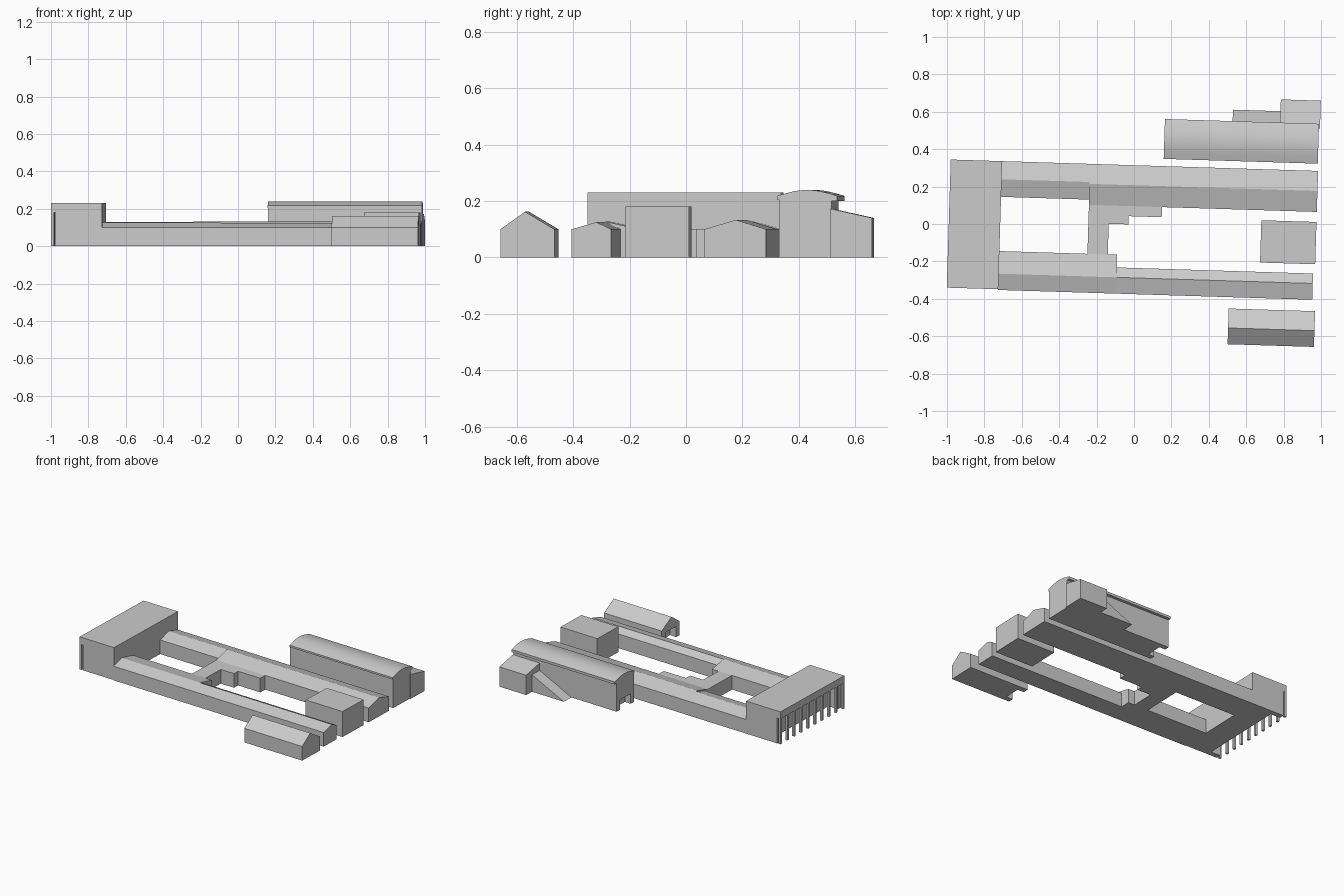
import bpy
import bmesh
import math

default = bpy.data.objects.get("Cube")
if default:
    bpy.data.objects.remove(default)

TURN = -0.031  # the whole site is turned slightly clockwise

grey = bpy.data.materials.new("light_grey")
grey.use_nodes = True
grey.diffuse_color = (0.6, 0.6, 0.6, 1)
grey.node_tree.nodes["Principled BSDF"].inputs["Base Color"].default_value = grey.diffuse_color


def finish(name, bm):
    bmesh.ops.recalc_face_normals(bm, faces=bm.faces)
    mesh = bpy.data.meshes.new(name)
    bm.to_mesh(mesh)
    bm.free()
    mesh.materials.append(grey)
    obj = bpy.data.objects.new(name, mesh)
    bpy.context.collection.objects.link(obj)
    obj.rotation_euler.z = TURN
    return obj


def sweep(name, outline, start, end, axis="x"):
    """Extrude an outline of (across, up) points along x or y."""
    bm = bmesh.new()
    if axis == "x":
        verts = [bm.verts.new((start, a, b)) for a, b in outline]
        step = (end - start, 0, 0)
    else:
        verts = [bm.verts.new((a, start, b)) for a, b in outline]
        step = (0, end - start, 0)
    face = bm.faces.new(verts)
    extruded = bmesh.ops.extrude_face_region(bm, geom=[face], use_keep_orig=True)
    moved = [g for g in extruded["geom"] if isinstance(g, bmesh.types.BMVert)]
    bmesh.ops.translate(bm, verts=moved, vec=step)
    return finish(name, bm)


def box(name, x0, x1, y0, y1, z0, z1):
    return sweep(name, [(y0, z0), (y1, z0), (y1, z1), (y0, z1)], x0, x1)


def gable(y0, ridge_y, y1, eave, ridge):
    return [(y0, 0), (y0, eave), (ridge_y, ridge), (y1, eave), (y1, 0)]


def with_door(outline, y0, y1, height):
    """Open a doorway in the base of an outline that ends on the ground."""
    return outline + [(y1, 0), (y1, height), (y0, height), (y0, 0)]


# Tall head block: roof mass, rear core, end walls and a row of columns
box("head_block_roof", -0.99, -0.715, -0.371, 0.314, 0.18, 0.23)
box("head_block_core", -0.89, -0.715, -0.371, 0.314, 0, 0.18)
box("head_south_end_wall", -0.965, -0.89, -0.371, -0.335, 0, 0.18)
box("head_north_end_wall", -0.965, -0.89, 0.278, 0.314, 0, 0.18)
COLUMNS = 10
for i in range(COLUMNS):
    y = -0.371 + i * (0.685 - 0.016) / (COLUMNS - 1)
    box("portico_column", -0.99, -0.974, y, y + 0.016, 0, 0.18)

# Long north wing, wider towards the east
sweep("north_wing_west", gable(0.123, 0.217, 0.314, 0.10, 0.128), -0.715, -0.244)
sweep("north_wing_east", gable(0.095, 0.207, 0.314, 0.10, 0.133), -0.244, 0.975)

# Long south wing, narrower towards the east
sweep("south_wing_west", gable(-0.375, -0.288, -0.167, 0.10, 0.127), -0.715, -0.085)
sweep("south_wing_east", gable(-0.375, -0.288, -0.235, 0.10, 0.125), -0.085, 0.965)

# Flat link between the wings with a stepped corner
box("cross_link", -0.244, -0.135, -0.17, 0.10, 0, 0.10)
box("link_step_inner", -0.135, -0.03, -0.003, 0.10, 0, 0.10)
box("link_step_outer", -0.03, 0.147, 0.041, 0.10, 0, 0.10)

# Detached flat-roofed building
box("flat_building", 0.68, 0.975, -0.185, 0.041, 0, 0.18)

# Detached hut with a doorway in its west end
hut = gable(-0.627, -0.54, -0.436, 0.10, 0.162)
sweep("hut_body", hut, 0.57, 0.982)
sweep("hut_entrance", with_door(hut, -0.59, -0.475, 0.075), 0.52, 0.57)

# Vaulted hall with overhanging eaves and a doorway in its west end
SEGMENTS = 14
hall = [(0.36, 0), (0.36, 0.205), (0.353, 0.205)]
for i in range(SEGMENTS + 1):
    t = i / SEGMENTS
    hall.append((0.353 + 0.213 * t, 0.218 + 0.021 * math.sin(math.pi * t)))
hall += [(0.566, 0.2), (0.545, 0.2), (0.545, 0)]
vault = [
    sweep("hall_body", hall, 0.195, 0.972),
    sweep("hall_entrance", with_door(hall, 0.395, 0.51, 0.07), 0.148, 0.195),
]
bpy.ops.object.select_all(action="DESELECT")
for obj in vault:
    obj.select_set(True)
bpy.context.view_layer.objects.active = vault[0]
bpy.ops.object.shade_smooth_by_angle(angle=math.radians(30))

# Lean-to annex and the ramp leading up to it
sweep("hall_annex", [(0.54, 0), (0.54, 0.173), (0.69, 0.14), (0.69, 0)], 0.764, 0.978)
sweep("annex_ramp", [(0.51, 0), (0.764, 0), (0.764, 0.12)], 0.545, 0.627, "y")
